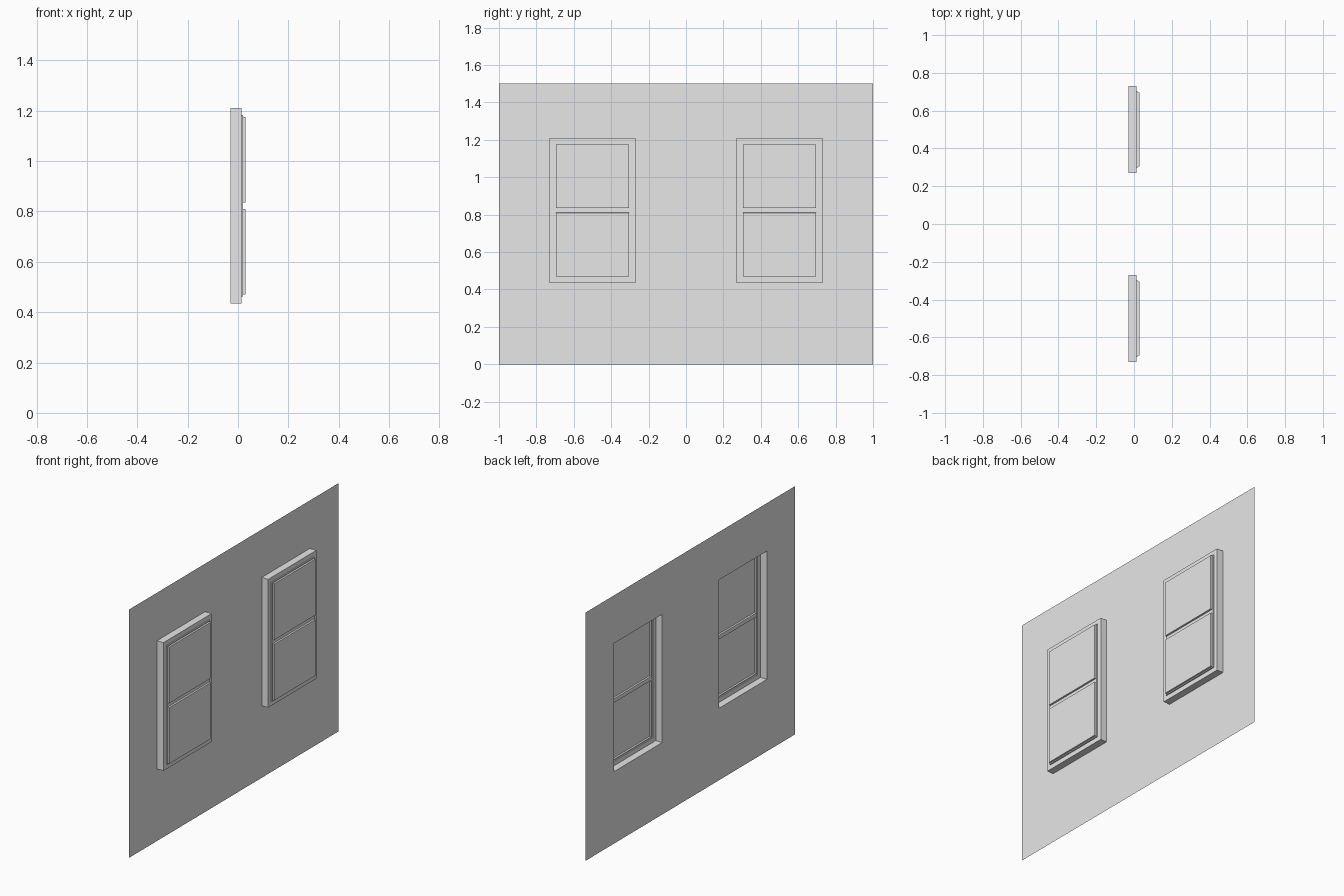
import bpy
import bmesh

cube = bpy.data.objects.get("Cube")
if cube:
    bpy.data.objects.remove(cube, do_unlink=True)

grey = bpy.data.materials.new("light_grey")
grey.use_nodes = True
grey.diffuse_color = (0.8, 0.8, 0.8, 1)
grey.node_tree.nodes["Principled BSDF"].inputs["Base Color"].default_value = (0.8, 0.8, 0.8, 1)

# Main dimensions
WALL_X, FRAME_X, RAIL_X, PANE_X = -0.03, 0.013, 0.02, 0.03
WALL_HALF, WALL_TOP = 1.0, 1.5
NEAR, FAR = 0.27, 0.73          # window edges measured from the wall's middle
SILL, HEAD = 0.435, 1.21
BORDER, GAP = 0.028, 0.012      # casing width, gap between the two sashes


def rect(y0, y1, z0, z1, inset=0.0):
    """Corners of an inset rectangle, anticlockwise seen from outside."""
    y0, y1, z0, z1 = y0 + inset, y1 - inset, z0 + inset, z1 - inset
    return [(y0, z0), (y1, z0), (y1, z1), (y0, z1)]


def ring(bm, corners, x):
    return [bm.verts.new((x, y, z)) for y, z in corners]


def bridge(bm, outer, inner):
    for i in range(4):
        j = (i + 1) % 4
        bm.faces.new((outer[i], outer[j], inner[j], inner[i]))


def finish(bm, name):
    bmesh.ops.remove_doubles(bm, verts=bm.verts, dist=0.0001)
    mesh = bpy.data.meshes.new(name)
    bm.to_mesh(mesh)
    bm.free()
    mesh.materials.append(grey)
    obj = bpy.data.objects.new(name, mesh)
    bpy.context.collection.objects.link(obj)


# Thin wall sheet with two openings
bm = bmesh.new()
ys = [-WALL_HALF, -FAR, -NEAR, NEAR, FAR, WALL_HALF]
zs = [0, SILL, HEAD, WALL_TOP]
for i in range(len(ys) - 1):
    for k in range(len(zs) - 1):
        if not (k == 1 and i in (1, 3)):
            bm.faces.new(ring(bm, rect(ys[i], ys[i + 1], zs[k], zs[k + 1]), WALL_X))
bmesh.ops.remove_doubles(bm, verts=bm.verts, dist=0.0001)
bmesh.ops.dissolve_limit(bm, angle_limit=0.01, verts=bm.verts, edges=bm.edges)
finish(bm, "wall")

for side, y0, y1 in (("front", -FAR, -NEAR), ("back", NEAR, FAR)):
    # Casing standing out from the wall, open behind
    bm = bmesh.new()
    profile = [(0, WALL_X), (0, FRAME_X), (BORDER, FRAME_X), (BORDER, RAIL_X)]
    rings = [ring(bm, rect(y0, y1, SILL, HEAD, inset), x) for inset, x in profile]
    for outer, inner in zip(rings, rings[1:]):
        bridge(bm, outer, inner)
    finish(bm, side + "_window_frame")

    # Upper and lower sashes raised either side of a narrow meeting rail
    bm = bmesh.new()
    left, right = y0 + BORDER, y1 - BORDER
    middle = (SILL + HEAD) / 2
    low, high = middle - GAP / 2, middle + GAP / 2
    bm.faces.new(ring(bm, rect(left, right, low, high), RAIL_X))
    for bottom, top in ((SILL + BORDER, low), (high, HEAD - BORDER)):
        base = ring(bm, rect(left, right, bottom, top), RAIL_X)
        foot = ring(bm, rect(left, right, bottom, top, 0.006), RAIL_X)
        face = ring(bm, rect(left, right, bottom, top, 0.007), PANE_X)
        bridge(bm, base, foot)
        bridge(bm, foot, face)
        bm.faces.new(face)
    finish(bm, side + "_window_sashes")
